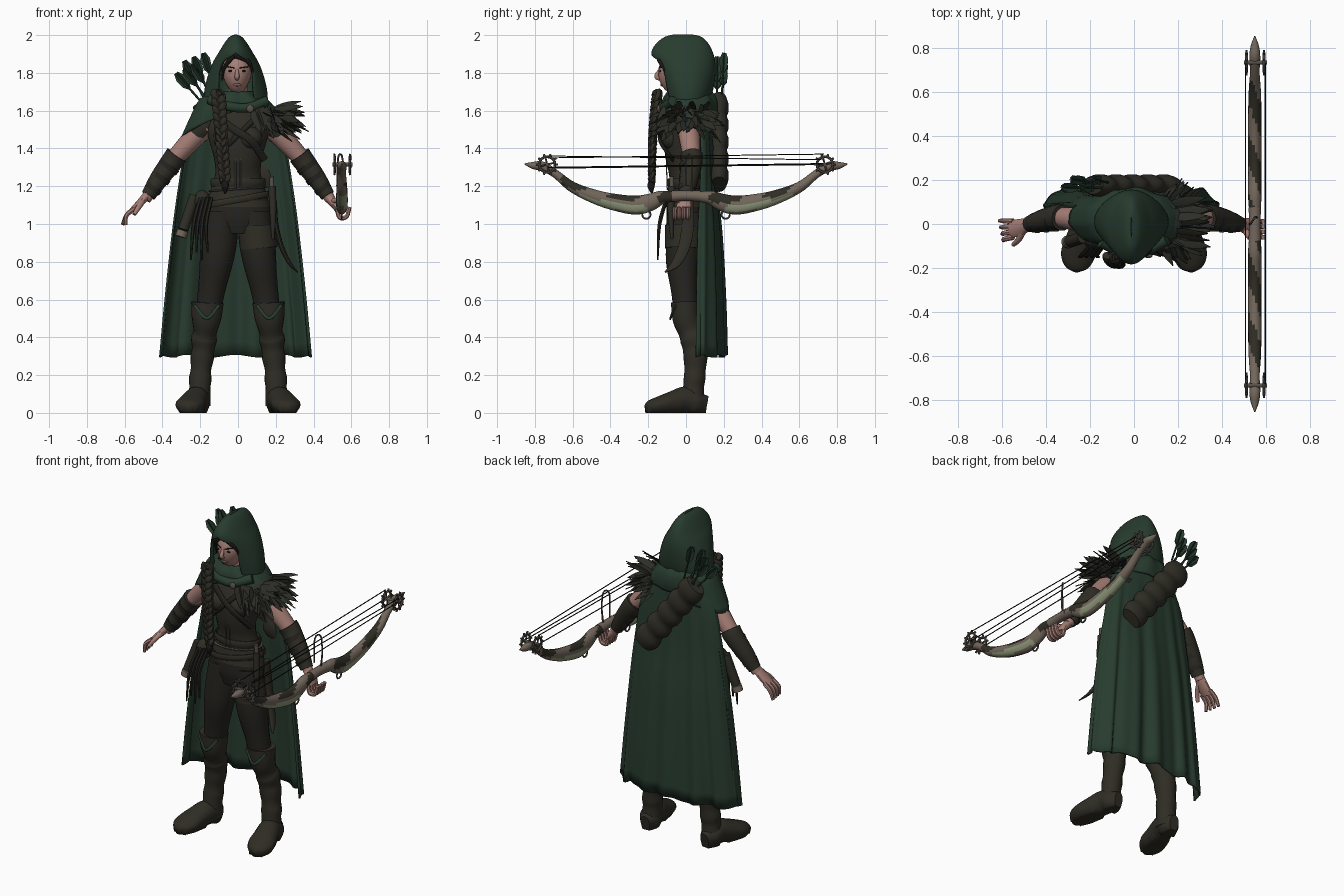
import bpy, bmesh, math, random
from mathutils import Vector, Matrix

random.seed(4)
cube = bpy.data.objects.get("Cube")
if cube:
    bpy.data.objects.remove(cube, do_unlink=True)


def material(name, *rgb):
    m = bpy.data.materials.new(name)
    m.use_nodes = True
    m.diffuse_color = (*rgb, 1)
    m.node_tree.nodes["Principled BSDF"].inputs["Base Color"].default_value = (*rgb, 1)
    return m


cloth = material("green cloth", .021, .045, .028)
leather = material("dark leather", .028, .026, .018)
trouser = material("dark trousers", .018, .017, .013)
skin = material("skin", .38, .21, .18)
lip = material("lips", .24, .1, .09)
horn = material("bow horn", .17, .135, .105)
inlay = material("pale green inlay", .27, .31, .19)
metal = material("dull metal", .095, .08, .066)
hair = material("black hair", .01, .009, .008)
plume = material("feather", .025, .027, .019)


def finish(bm, name, *mats):
    bmesh.ops.remove_doubles(bm, verts=bm.verts, dist=.0002)
    bmesh.ops.recalc_face_normals(bm, faces=bm.faces)
    mesh = bpy.data.meshes.new(name)
    bm.to_mesh(mesh)
    bm.free()
    for m in mats:
        mesh.materials.append(m)
    mesh.shade_smooth()
    mesh.set_sharp_from_angle(angle=math.radians(50))
    ob = bpy.data.objects.new(name, mesh)
    bpy.context.collection.objects.link(ob)
    return ob


def spline(rows, steps=4):
    """Smooth interpolation through rows of any width."""
    p = [Vector(r) for r in rows]
    p = [p[0] * 2 - p[1]] + p + [p[-1] * 2 - p[-2]]
    out = []
    for a, b, c, d in zip(p, p[1:], p[2:], p[3:]):
        for k in range(steps):
            t = k / steps
            out.append((b * 2 + (c - a) * t + (a * 2 - b * 5 + c * 4 - d) * t**2
                        + (b * 3 - a - c * 3 + d) * t**3) / 2)
    return out + [p[-2]]


def sweep(bm, rows, sides=10, steps=4, up=(0, 1, 0)):
    """Rows are x, y, z, half width and, if not round, half depth."""
    pts = spline([r if len(r) == 5 else (*r, r[3]) for r in rows], steps)
    rings = []
    for i, p in enumerate(pts):
        t = (pts[min(i + 1, len(pts) - 1)] - pts[max(i - 1, 0)])[:3]
        t = Vector(t).normalized()
        side = Vector(up).cross(t).normalized()
        other = t.cross(side)
        ring = []
        for k in range(sides):
            a = math.tau * k / sides
            ring.append(bm.verts.new(Vector(p[:3]) + side * max(p[3], .001) * math.cos(a)
                                     + other * max(p[4], .001) * math.sin(a)))
        rings.append(ring)
    for r, s in zip(rings, rings[1:]):
        for k in range(sides):
            bm.faces.new((r[k], r[k - 1], s[k - 1], s[k]))
    bm.faces.new(rings[0])
    bm.faces.new(rings[-1])


def part(name, mat, *paths, **options):
    bm = bmesh.new()
    for rows in paths:
        sweep(bm, rows, **options)
    return finish(bm, name, mat)


def ball(name, mat, centre, radii, jaw=0):
    bm = bmesh.new()
    bmesh.ops.create_uvsphere(bm, u_segments=20, v_segments=14, radius=1)
    for v in bm.verts:
        v.co.x *= 1 - jaw * max(0, -v.co.z)
        v.co = Matrix.Diagonal(radii) @ v.co + Vector(centre)
    return finish(bm, name, mat)


def shell(name, rows, point, mat, count=48, thick=.01):
    bm = bmesh.new()
    grid = [[bm.verts.new(point(r, 2 * i / count - 1)) for i in range(count + 1)]
            for r in spline(rows)]
    for r, s in zip(grid, grid[1:]):
        for i in range(count):
            bm.faces.new((r[i], r[i + 1], s[i + 1], s[i]))
    ob = finish(bm, name, mat)
    mod = ob.modifiers.new("thickness", "SOLIDIFY")
    mod.thickness = thick
    mod.offset = 0


def circle(centre, radius, wire, n=16):
    """Closed path facing x."""
    x, y, z = centre
    angles = [math.tau * k / n for k in range(n + 1)]
    return [(x, y + radius * math.cos(a), z + radius * math.sin(a), wire) for a in angles]


# Head, face and hair
ball("head", skin, (-.005, -.05, 1.8), (.08, .097, .115), jaw=.28)
part("neck", skin, [(0, 0, 1.56, .06), (0, -.02, 1.76, .05)], sides=14)
part("nose", skin, [(-.005, -.138, 1.82, .007), (-.005, -.156, 1.78, .013), (-.005, -.13, 1.765, .008)])
ball("lips", lip, (-.005, -.129, 1.737), (.021, .007, .008))
for s in (-1, 1):
    ball("eye", hair, (s * .034 - .005, -.137, 1.81), (.015, .004, .005))
    part("brow", hair, [(s * .014 - .005, -.144, 1.826, .003), (s * .055, -.128, 1.833, .003)])
    part("fringe", hair, [(-.02, -.135, 1.895, .015), (s * .045, -.14, 1.868, .013),
                          (s * .075, -.115, 1.82, .008), (s * .083, -.09, 1.76, .004)])
ball("hair_cap", hair, (-.005, -.02, 1.83), (.083, .098, .1))
strands = []
for k in range(3):
    path = []
    for i in range(25):
        t = i / 24
        p = i * 1.1 + k * math.tau / 3
        path.append((-.105 + .038 * t + .018 * math.sin(p), -.15 - .012 * math.sin(t * 3)
                     - .028 * t + .008 * math.sin(2 * p), 1.7 - .48 * t, .024 - .009 * t))
    strands.append(path)
part("braid", leather, *strands, sides=7, steps=2)
part("braid_tail", hair, [(-.07, -.18, 1.23, .016), (-.068, -.185, 1.2, .02), (-.068, -.18, 1.16, .004)])


# Hood: rows are height, half width, front, back and half opening
def hood_point(r, u):
    z, w, front, back, gap = r
    a = u * (math.pi - math.asin(min(1, max(0, gap) / w)))
    return (w * math.sin(a) - .012, (front + back) / 2 + (back - front) / 2 * math.cos(a), z)


shell("hood", [(1.65, .165, -.1, .12, .1), (1.72, .158, -.12, .14, .09), (1.8, .137, -.145, .15, .087),
               (1.86, .112, -.165, .148, .064), (1.905, .085, -.178, .137, 0), (1.95, .058, -.155, .115, 0),
               (1.985, .03, -.11, .08, 0), (1.998, .002, -.06, .03, 0)], hood_point, cloth, thick=.012)


# Mantle over the shoulders: rows are half width, depth, height and drop on the right
def mantle_point(r, u):
    w, d, z, drop = r
    a = u * math.pi
    right = max(0, -math.sin(a))
    raised = .4 * max(0, math.cos(a))
    return (w * math.sin(a) * (1 + .1 * right) - .015, .02 - d * math.cos(a) + .006 * math.sin(9 * a),
            z + drop * (raised - right))


shell("mantle", [(.1, .11, 1.7, 0), (.165, .135, 1.66, 0), (.21, .14, 1.61, .04), (.255, .13, 1.56, .1)],
      mantle_point, cloth)
part("scarf", cloth, [(-.15, -.08, 1.66, .028), (-.06, -.12, 1.625, .026), (.05, -.12, 1.615, .026),
                      (.15, -.07, 1.65, .028)], up=(0, 0, 1))
part("collar", leather, [(-.005, -.03, 1.62, .075, .08), (-.005, -.035, 1.685, .066, .066)], sides=16)


# Cloak: rows are height, half width, edge depth and back depth
def cloak_point(r, u):
    z, w, edge, back = r
    a = u * math.pi / 2
    fall = (1.6 - z) / 1.3
    fold = .014 * fall * math.cos(u * 20) + .007 * fall * math.sin(u * 33)
    hem = .025 * math.cos(u * 15) * max(0, fall - .7)
    return (w * math.sin(a) * (1 - .03 * fall * math.cos(u * 20)) - .013,
            edge + (back - edge) * max(0, math.cos(a)) ** .8 + fold, z + hem)


shell("cloak", [(1.62, .19, .05, .13), (1.45, .255, .075, .14), (1.2, .3, .07, .155), (.95, .335, .055, .18),
                (.6, .375, .045, .195), (.3, .405, .04, .2)], cloak_point, cloth, count=80)

# Torso, hips and straps
part("bodice", leather, [(0, 0, 1.62, .09, .06), (0, 0, 1.54, .175, .085), (0, -.015, 1.45, .155, .1),
                         (0, -.02, 1.36, .13, .09), (0, -.01, 1.27, .12, .08), (0, 0, 1.18, .145, .09),
                         (0, 0, 1.09, .172, .107)], sides=24)
part("hips", trouser, [(0, 0, 1.13, .16, .1), (0, 0, 1.03, .178, .103), (0, 0, .95, .15, .085)], sides=24)
for s in (-1, 1):
    ball("bust", leather, (s * .065, -.075, 1.455), (.066, .06, .062))
    part("front_lace", metal, [(s * .012, -.105, 1.39, .003), (s * .012, -.1, 1.19, .003)])


def belt(name, mat, z, rx, ry, tilt, wide):
    rows = []
    for k in range(25):
        a = math.tau * k / 24
        rows.append((rx * math.cos(a), ry * math.sin(a), z + tilt * math.cos(a), .007, wide))
    part(name, mat, rows, up=(0, 0, 1), steps=1)


belt("waist_belt", leather, 1.22, .14, .093, 0, .022)
belt("hip_belt", leather, 1.13, .168, .105, .03, .018)
belt("belt_chain", metal, 1.185, .15, .097, .01, .005)
part("chest_strap", trouser, [(-.13, -.08, 1.58, .02, .008), (-.02, -.125, 1.5, .02, .008),
                              (.07, -.138, 1.44, .02, .008), (.14, -.07, 1.34, .02, .008)])
part("second_strap", trouser, [(.1, -.09, 1.57, .014, .008), (0, -.125, 1.47, .014, .008),
                               (-.12, -.09, 1.36, .014, .008)])

# Legs and boots
for s in (-1, 1):
    part("trouser_leg", trouser, [(s * .088, 0, 1.06, .088, .1), (s * .1, -.01, .92, .096, .096),
                                  (s * .115, -.02, .8, .088, .087), (s * .14, -.01, .65, .072, .07),
                                  (s * .16, 0, .52, .065, .065)], sides=18)
    part("boot_shaft", leather, [(s * .162, -.005, .585, .086, .076), (s * .167, 0, .5, .078, .072),
                                 (s * .174, .025, .43, .062, .066), (s * .18, .04, .39, .069, .072),
                                 (s * .184, .048, .34, .06, .066), (s * .19, .05, .29, .062, .064),
                                 (s * .196, .048, .23, .054, .057), (s * .2, .045, .18, .06, .058),
                                 (s * .202, .04, .13, .056, .056), (s * .208, .04, .04, .062, .062)], sides=18)
    foot = part("boot_foot", leather, [(s * .205, .11, .045, .03, .045), (s * .209, .06, .055, .063, .055),
                                       (s * .218, 0, .07, .065, .07), (s * .238, -.07, .058, .072, .058),
                                       (s * .255, -.14, .044, .078, .044), (s * .262, -.195, .032, .054, .032),
                                       (s * .264, -.217, .026, .014, .012)], sides=16, up=(0, 0, 1))
    for v in foot.data.vertices:
        v.co.z = max(0, v.co.z if v.co.z > .02 else 0)
    part("boot_trim", cloth, [(s * .1, -.06, .57, .009, .005), (s * .165, -.083, .5, .009, .005),
                              (s * .23, -.055, .57, .009, .005)])
part("thigh_guard", leather, [(.1, -.012, .99, .1, .1), (.11, -.015, .87, .1, .098)], sides=18)

# Arms: bare upper arm, sleeve and strapped bracer
for s in (-1, 1):
    part("arm", skin, [(s * .17, .01, 1.52, .06), (s * .25, .02, 1.44, .055), (s * .35, .03, 1.33, .045),
                       (s * .42, .015, 1.23, .04), (s * .49, 0, 1.13, .028)], sides=14)
    part("sleeve", leather, [(s * .14, .01, 1.55, .06), (s * .19, .015, 1.51, .066),
                             (s * .22, .02, 1.475, .062)], sides=14)
    part("bracer", leather, [(s * .325, .028, 1.365, .06), (s * .35, .03, 1.33, .058),
                             (s * .42, .015, 1.235, .05), (s * .475, 0, 1.15, .038)], sides=14)
    for t in (.2, .5, .8):
        c = Vector((s * .34, .028, 1.34)).lerp(Vector((s * .475, 0, 1.15)), t)
        d = Vector((s * .008, 0, -.011))
        part("bracer_strap", trouser, [(*(c - d), .063 - .02 * t), (*(c + d), .061 - .02 * t)], sides=14)

# Open right hand, and left hand closed around the grip
part("right_palm", skin, [(-.475, 0, 1.16, .022, .028), (-.52, -.015, 1.11, .02, .04),
                          (-.56, -.025, 1.07, .016, .04)])
part("left_palm", skin, [(.48, 0, 1.14, .025, .028), (.515, -.01, 1.1, .022, .04), (.53, -.015, 1.07, .016, .04)])
for k in range(4):
    y = .012 - .024 * k
    part("right_finger", skin, [(-.55, y, 1.08, .013), (-.59, y * 1.15, 1.045, .012),
                                (-.612 + .006 * k, y * 1.25, .995, .009)], sides=7)
    part("left_finger", skin, [(.525, y, 1.08, .013), (.54, y, 1.035, .013), (.575, y, 1.04, .012),
                               (.59, y, 1.09, .011)], sides=7)
part("right_thumb", skin, [(-.5, -.02, 1.13, .017), (-.525, -.07, 1.09, .014), (-.55, -.095, 1.05, .01)])
part("left_thumb", skin, [(.5, -.02, 1.12, .015), (.53, -.06, 1.13, .013), (.57, -.055, 1.16, .01)])

# Compound bow lying level, with inlaid limbs and dark mottling on top
half = [(.06, 1.145, .026), (.13, 1.14, .036), (.19, 1.115, .046), (.26, 1.1, .05), (.35, 1.11, .046),
        (.47, 1.14, .038), (.6, 1.195, .028), (.69, 1.265, .022), (.76, 1.305, .025), (.81, 1.31, .019),
        (.855, 1.318, .003)]
limb = [(.55, y, z, r, min(r, .031)) for y, z, r in half]
bm = bmesh.new()
sweep(bm, [(x, -y, z, a, b) for x, y, z, a, b in limb[::-1]] + [(.55, 0, 1.15, .022, .022)] + limb,
      sides=16, steps=6, up=(1, 0, 0))
for f in bm.faces:
    c = f.calc_center_median()
    above = c.z - 1.1 - max(0, abs(c.y) - .26) ** 1.6 * .42
    if .2 < abs(c.y) < .58 and -.036 < above < -.004:
        f.material_index = 1
    elif abs(c.y) < .66 and above > .012 and math.sin(c.y * 23 + c.x * 60) > -.1:
        f.material_index = 2
finish(bm, "bow", horn, inlay, leather)
part("bow_grip", horn, [(.55, -.075, 1.147, .03), (.55, 0, 1.15, .027), (.55, .075, 1.147, .03)], up=(1, 0, 0))
for s in (-1, 1):
    for x in (.512, .592):
        wheel = circle((x, s * .735, 1.315), .042, .007)
        teeth = [[(x, s * .735 + r * math.cos(a), 1.315 + r * math.sin(a), .006) for r in (.04, .058)]
                 for a in (math.tau * k / 10 for k in range(10))]
        spokes = [[(x, s * .735 - dy, 1.315 - dz, .005), (x, s * .735 + dy, 1.315 + dz, .005)]
                  for dy, dz in ((.04, .01), (.01, -.04))]
        part("bow_cam", metal, wheel, *teeth, *spokes, sides=6, steps=1, up=(1, 0, 0))
    part("cam_axle", metal, [(.5, s * .735, 1.315, .01), (.605, s * .735, 1.315, .01)])
    part("riser_ring", metal, circle((.55, s * .21, 1.05), .022, .005), steps=1, sides=6, up=(1, 0, 0))
for x, z, rise in ((.508, 1.36, .01), (.598, 1.35, -.01), (.508, 1.305, .01), (.598, 1.31, .01)):
    part("bowstring", hair, [(x, -.73, z - rise, .003), (x, .73, z + rise, .003)], sides=6, up=(0, 0, 1))
part("cable_guard", metal, [(.55, .03, 1.16, .007), (.56, .03, 1.26, .005), (.55, .03, 1.36, .005),
                            (.53, .0, 1.35, .005), (.525, 0, 1.2, .005)], sides=6)


# Feathered pauldron on the left shoulder
def blade(bm, base, way, size, width):
    side = Matrix.Rotation(random.uniform(0, 3), 3, way) @ way.orthogonal().normalized()
    bend = Vector((.15, 0, -.15)) * size
    rows = [(*(base + way * size * t + bend * t * t), width * w, .003)
            for t, w in ((0, .4), (.35, 1), (.7, .85), (1, .05))]
    sweep(bm, rows, sides=4, steps=2, up=side)


bm = bmesh.new()
for i in range(60):
    a, h = random.uniform(-1.9, 1.9), random.uniform(-.4, .6)
    out = Vector((math.cos(a), math.sin(a), h)).normalized()
    base = Vector((.14, .005, 1.56)) + out * .07
    blade(bm, base, (out + Vector((.5, 0, -.4))).normalized(), random.uniform(.08, .15), .022)
for i in range(9):
    way = Vector((.95, -.2 + .05 * i, .15 + .2 * (i % 3))).normalized()
    blade(bm, Vector((.16, -.07 + .02 * i, 1.59)), way, .17, .022)
for i in range(6):
    blade(bm, Vector((.07 + .02 * i, -.115, 1.62)), Vector((.25, -.25, -.9)).normalized(), .13, .02)
finish(bm, "feather_pauldron", plume)
ball("pauldron_pad", plume, (.15, .005, 1.56), (.085, .1, .075))
ball("mantle_brooch", metal, (.065, -.145, 1.61), (.02, .01, .02))

# Segmented quiver across the back with arrows
low, top = Vector((.17, .175, 1.21)), Vector((-.19, .175, 1.66))
rows = [(*low.lerp(top, i / 15), .064 + .014 * (i % 3 != 0), .04 + .01 * (i % 3 != 0)) for i in range(16)]
part("quiver", leather, rows, sides=18, steps=2)
bm = bmesh.new()
for i in range(6):
    a = Vector((-.18 + .03 * (i % 3), .165 + .025 * (i % 2), 1.63 + .012 * i))
    way = Vector((-.75 + .1 * i, .05 * (i % 2), .85)).normalized()
    sweep(bm, [(*a, .006), (*(a + way * .2), .006)], sides=6)
    for k in range(3):
        up = Matrix.Rotation(k * math.tau / 6, 3, way) @ Vector((0, 1, 0))
        sweep(bm, [(*(a + way * d), w, .002) for d, w in ((.11, .004), (.14, .022), (.19, .026), (.225, .012))],
              sides=4, steps=1, up=up)
finish(bm, "arrows", cloth)

# Hip gear: pouch, scroll case and tassels on the right, blades on the left
ball("belt_pouch", leather, (-.19, -.06, 1.12), (.045, .05, .06))
part("scroll_case", leather, [(-.23, -.06, 1.15, .028), (-.29, -.08, .97, .028)], sides=12)
part("case_cap", horn, [(-.292, -.08, .965, .03), (-.303, -.082, .932, .03)], sides=12)
part("tassels", trouser, *[[(-.2 + .02 * k, -.1, 1.14, .01), (-.235 + .022 * k, -.14, 1.0, .011),
                            (-.25 + .03 * k, -.15, .81 + .04 * (k % 2), .005)] for k in range(4)], sides=6)
part("dagger_sheath", leather, [(.18, -.075, 1.2, .02), (.185, -.08, 1.07, .018), (.185, -.075, .92, .008)])
part("dagger_hilt", metal, [(.178, -.075, 1.25, .012), (.18, -.075, 1.19, .012)])
part("curved_blade", leather, [(.19, .01, 1.12, .016, .03), (.2, .01, 1.0, .014, .034), (.23, -.01, .88, .013, .032),
                               (.275, -.055, .79, .01, .025), (.315, -.11, .745, .003, .005)])
